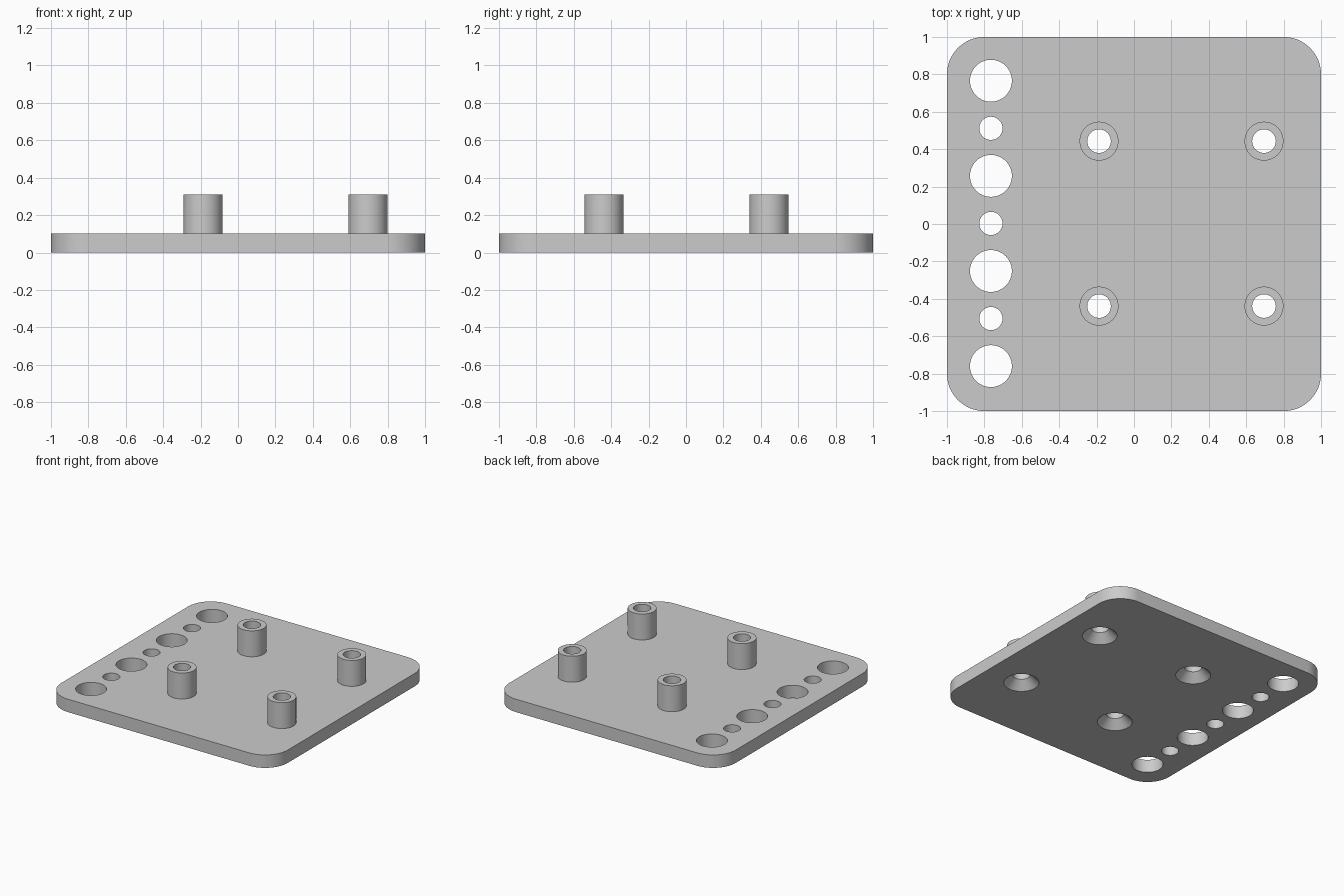
import bpy, bmesh, math
from mathutils import Vector

if "Cube" in bpy.data.objects:
    bpy.data.objects.remove(bpy.data.objects["Cube"], do_unlink=True)

THICK, TOP = 0.103, 0.31           # plate thickness, post height
CORNER = 0.2
BORE, POST_R, SINK_R = 0.063, 0.104, 0.127
BIG_R, SMALL_R = 0.112, 0.062
SEGMENTS = 64

grey = bpy.data.materials.new("light_grey")
grey.use_nodes = True
grey.diffuse_color = (0.6, 0.6, 0.6, 1)
grey.node_tree.nodes["Principled BSDF"].inputs["Base Color"].default_value = grey.diffuse_color


def make_object(name, bm):
    bmesh.ops.recalc_face_normals(bm, faces=bm.faces)
    mesh = bpy.data.meshes.new(name)
    bm.to_mesh(mesh)
    bm.free()
    mesh.materials.append(grey)
    obj = bpy.data.objects.new(name, mesh)
    bpy.context.collection.objects.link(obj)
    return obj


def select_only(obj):
    bpy.ops.object.select_all(action='DESELECT')
    obj.select_set(True)
    bpy.context.view_layer.objects.active = obj


def smooth(obj):
    select_only(obj)
    bpy.ops.object.shade_smooth_by_angle(angle=math.radians(30))


def lathe(bm, profile, x, y, capped):
    """Turn a (radius, height) profile around a vertical axis at x, y."""
    rings = []
    for r, z in profile:
        angles = [math.tau * i / SEGMENTS for i in range(SEGMENTS)]
        rings.append([bm.verts.new((x + r * math.cos(a), y + r * math.sin(a), z)) for a in angles])
    for low, high in zip(rings, rings[1:]):
        for i in range(SEGMENTS):
            j = (i + 1) % SEGMENTS
            bm.faces.new((low[i], low[j], high[j], high[i]))
    if capped:
        bm.faces.new(rings[0][::-1])
        bm.faces.new(rings[-1])


# Plate with rounded vertical corners
bm = bmesh.new()
bmesh.ops.create_cube(bm, size=2)
for v in bm.verts:
    v.co.z = THICK if v.co.z > 0 else 0
upright = [e for e in bm.edges if abs(e.verts[0].co.z - e.verts[1].co.z) > THICK / 2]
bmesh.ops.bevel(bm, geom=upright, offset=CORNER, segments=16, profile=0.5, affect='EDGES')
plate = make_object("plate", bm)

# Cutters: a row of alternating holes, and countersunk bores under the posts
posts = [(x, y) for x in (-0.187, 0.695) for y in (-0.439, 0.443)]
margin = 0.05
bm = bmesh.new()
for i in range(7):
    radius = SMALL_R if i % 2 else BIG_R
    lathe(bm, [(radius, -margin), (radius, THICK + margin)], -0.765, 0.003 + (i - 3) * 0.2543, True)
for x, y in posts:
    lathe(bm, [(SINK_R + margin, -margin), (BORE, SINK_R - BORE), (BORE, THICK + margin)], x, y, True)
cutter = make_object("hole_cutter", bm)
cutter.hide_render = True

cut = plate.modifiers.new("holes", 'BOOLEAN')
cut.operation = 'DIFFERENCE'
cut.solver = 'EXACT'
cut.object = cutter
select_only(plate)
bpy.ops.object.modifier_apply(modifier=cut.name)
bpy.data.objects.remove(cutter, do_unlink=True)
smooth(plate)

# Hollow standoff posts
for n, (x, y) in enumerate(posts, 1):
    bm = bmesh.new()
    lathe(bm, [(BORE, THICK), (BORE, TOP), (POST_R, TOP), (POST_R, THICK)], x, y, False)
    smooth(make_object(f"post_{n}", bm))
